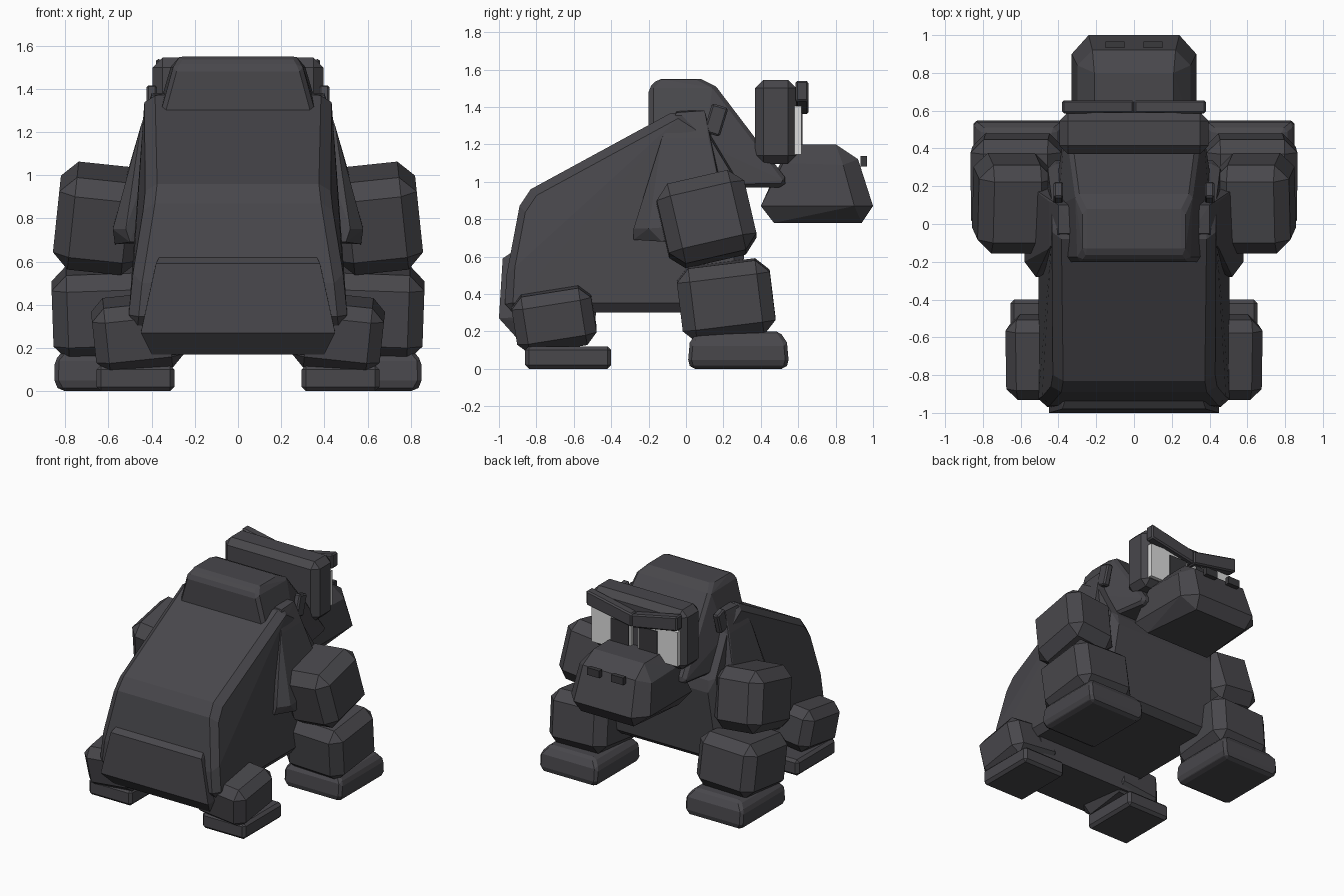
import bpy, bmesh, math
from mathutils import Matrix, Vector

if "Cube" in bpy.data.objects:
    bpy.data.objects.remove(bpy.data.objects["Cube"])


def material(name, rgb):
    m = bpy.data.materials.new(name)
    m.diffuse_color = (*rgb, 1)
    m.use_nodes = True
    m.node_tree.nodes["Principled BSDF"].inputs["Base Color"].default_value = m.diffuse_color
    return m


FUR = material("dark_fur", (0.065, 0.063, 0.071))
WHITE = material("eye_white", (0.72, 0.72, 0.72))
DARK = material("dark_detail", (0.042, 0.041, 0.045))


def hull(name, pts, mat=FUR, bevel=0.0):
    """Faceted solid around the points, with optional chamfered edges."""
    bm = bmesh.new()
    for p in pts:
        bm.verts.new(p)
    res = bmesh.ops.convex_hull(bm, input=bm.verts)
    loose = {g for g in res["geom_interior"] + res["geom_unused"]
             if isinstance(g, bmesh.types.BMVert)}
    bmesh.ops.delete(bm, geom=list(loose), context='VERTS')
    bmesh.ops.dissolve_limit(bm, angle_limit=math.radians(2), verts=bm.verts, edges=bm.edges)
    bmesh.ops.recalc_face_normals(bm, faces=bm.faces)
    me = bpy.data.meshes.new(name)
    bm.to_mesh(me)
    bm.free()
    me.materials.append(mat)
    ob = bpy.data.objects.new(name, me)
    bpy.context.collection.objects.link(ob)
    if bevel:
        mod = ob.modifiers.new("chamfer", 'BEVEL')
        mod.width, mod.segments = bevel, 1
        mod.limit_method, mod.angle_limit = 'ANGLE', math.radians(35)
    return ob


def profile(name, rows, **kw):
    """Symmetric solid from side-profile rows (y, z, half width)."""
    return hull(name, [(s * w, y, z) for y, z, w in rows for s in (-1, 1)], **kw)


def box(name, centre, size, side=1, tilt=0, roll=0, **kw):
    """Chamfered block, tilted about x and rolled about y, mirrored by side."""
    rot = Matrix.Rotation(math.radians(roll), 3, 'Y') @ Matrix.Rotation(math.radians(tilt), 3, 'X')
    pts = []
    for i in (-.5, .5):
        for j in (-.5, .5):
            for k in (-.5, .5):
                p = Vector(centre) + rot @ Vector((i * size[0], j * size[1], k * size[2]))
                pts.append((p.x * side, p.y, p.z))
    return hull(name, pts, **kw)


# Torso and rump
profile("torso", [(-.04, 1.39, .43), (.10, 1.30, .43), (-.83, .96, .42), (-.89, .87, .43),
                  (-.96, .50, .49), (-.97, .30, .51), (.28, .30, .51), (.34, .90, .46)], bevel=.045)
profile("rump", [(-.92, .63, .36), (-.98, .59, .38), (-1.0, .27, .45), (-.91, .17, .40),
                 (-.50, .17, .40), (-.48, .30, .45), (-.60, .60, .38)])

# Hunched neck
profile("neck", [(-.20, 1.50, .30), (-.15, 1.55, .27), (.08, 1.55, .27), (.16, 1.51, .31),
                 (-.20, 1.28, .36), (.10, 1.20, .40), (.54, 1.01, .36), (.52, .97, .36),
                 (.30, .97, .40)], bevel=.02)

# Head, muzzle and face
box("head", (0, .48, 1.32), (.79, .22, .45), bevel=.045)
profile("muzzle", [(.40, .87, .33), (.47, .78, .27), (.94, .78, .22), (.90, .87, .33),
                   (1.0, .87, .24), (.92, 1.12, .22), (.84, 1.09, .30), (.80, 1.20, .21),
                   (.55, 1.20, .21), (.52, 1.10, .30)])
for s, tag in ((1, "right"), (-1, "left")):
    # Eyes, slanted brow, nostrils, ears
    box("eye_" + tag, (.195, .597, 1.275), (.33, .04, .26), s, mat=WHITE)
    box("pupil_" + tag, (.12, .618, 1.25), (.15, .012, .24), s, mat=DARK)
    hull("brow_" + tag, [(s * x, y, z) for y in (.585, .655)
                         for x, z in ((0, 1.36), (0, 1.46), (.38, 1.43), (.38, 1.54))], bevel=.01)
    box("nostril_" + tag, (.10, .95, 1.11), (.10, .035, .055), s, mat=DARK)
    box("ear_" + tag, (.40, .16, 1.33), (.05, .09, .16), s, tilt=-17, bevel=.01)

    # Flared shoulder
    hull("shoulder_" + tag, [(s * x, y, z) for x, y, z in (
        (.30, -.05, 1.38), (.30, .10, 1.38), (.40, -.05, 1.37), (.40, .10, 1.38),
        (.45, -.13, 1.23), (.45, .12, 1.23), (.58, -.20, .75), (.52, -.28, .75),
        (.57, -.13, .68), (.50, -.28, .69), (.58, .22, .78), (.30, .27, .72), (.30, -.15, .69))])

    # Front limbs
    box("upper_arm_" + tag, (.64, .11, .80), (.40, .48, .44), s, tilt=13, roll=-6, bevel=.075)
    box("forearm_" + tag, (.62, .215, .365), (.48, .50, .40), s, tilt=7, roll=2, bevel=.07)
    hull("hand_" + tag, [(s * (.61 + i * a), .28 + j * b, z)
                         for a, b, z in ((.21, .25, 0), (.24, .27, .03), (.24, .26, .14), (.19, .22, .20))
                         for i in (-1, 1) for j in (-1, 1)], bevel=.02)

    # Hind limbs
    box("hind_leg_" + tag, (.465, -.705, .27), (.41, .43, .31), s, tilt=9, roll=6, bevel=.06)
    box("hind_foot_" + tag, (.475, -.63, .06), (.36, .46, .12), s, bevel=.02)
